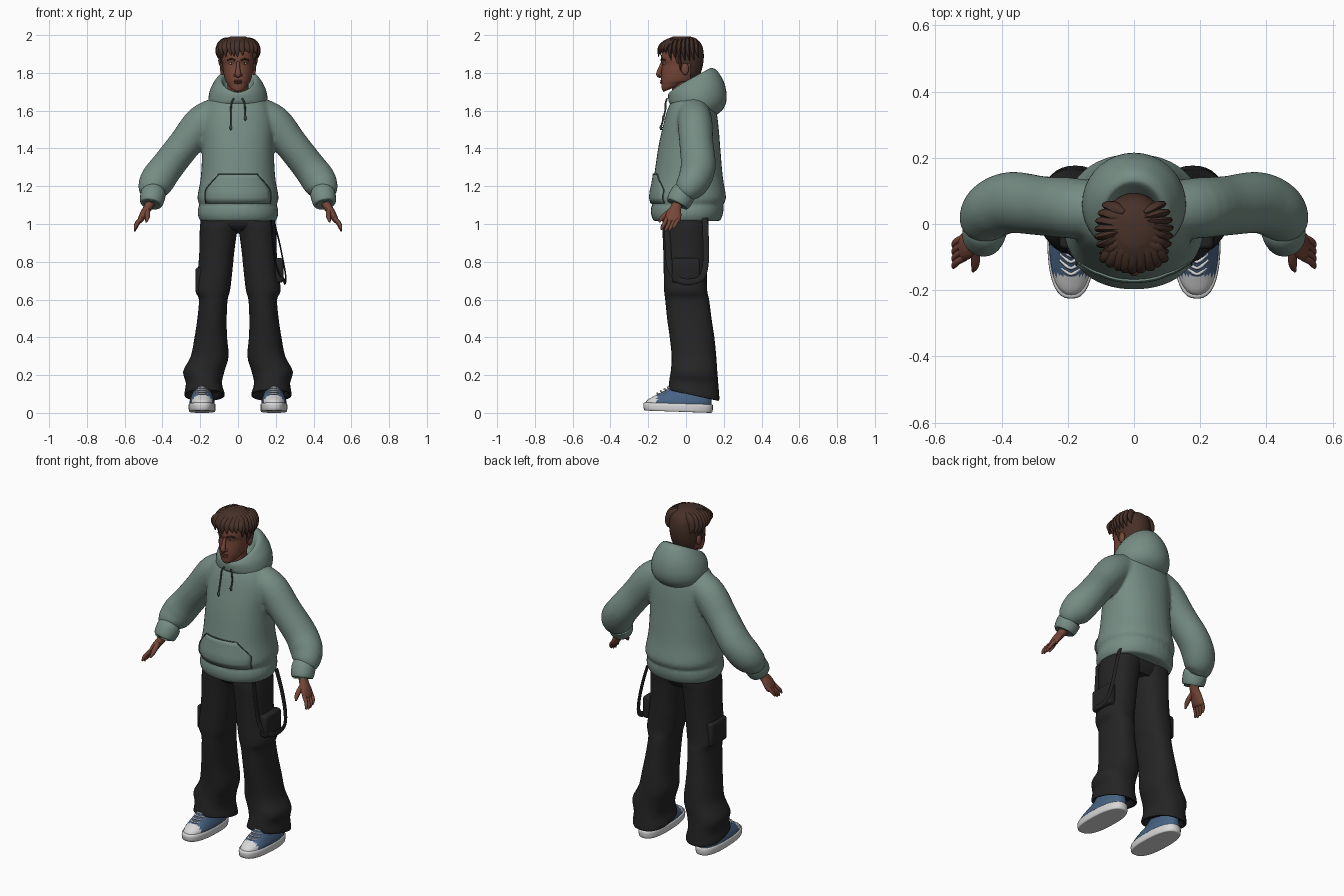
import bpy, bmesh, math, random
from mathutils import Vector, Matrix

random.seed(4)
old = bpy.data.objects.get("Cube")
if old:
    bpy.data.objects.remove(old)


def material(name, r, g, b):
    m = bpy.data.materials.new(name)
    m.use_nodes = True
    m.diffuse_color = (r, g, b, 1)
    node = next(n for n in m.node_tree.nodes if n.type == 'BSDF_PRINCIPLED')
    node.inputs["Base Color"].default_value = (r, g, b, 1)
    node.inputs["Roughness"].default_value = 0.8
    return m


GREEN = material("sage green", .18, .265, .23)
SEAM = material("dark green", .06, .1, .085)
SKIN = material("brown skin", .18, .062, .04)
LIP = material("lip brown", .13, .04, .03)
HAIR = material("dark brown", .062, .03, .021)
BLACK = material("charcoal", .018, .018, .019)
WHITE = material("off white", .68, .68, .68)
BLUE = material("denim blue", .065, .125, .23)
EYE = material("eye grey", .4, .38, .36)


def spline(keys, n):
    """Catmull-Rom samples through tuples of any length."""
    out = []
    for i in range(len(keys) - 1):
        a, b, c, d = keys[max(i - 1, 0)], keys[i], keys[i + 1], keys[min(i + 2, len(keys) - 1)]
        for j in range(n):
            t = j / n
            out.append(tuple(q + t / 2 * (r - p + t * (2 * p - 5 * q + 4 * r - s + t * (3 * (q - r) + s - p)))
                             for p, q, r, s in zip(a, b, c, d)))
    return out + [tuple(keys[-1])]


def skin(bm, rings):
    rows = [[bm.verts.new(p) for p in ring] for ring in rings]
    n = len(rows[0])
    for lo, hi in zip(rows, rows[1:]):
        for i in range(n):
            bm.faces.new((lo[i], lo[(i + 1) % n], hi[(i + 1) % n], hi[i]))
    bm.faces.new(rows[0][::-1])
    bm.faces.new(rows[-1])


def stack(bm, keys, s=1, n=4, sides=36, p=2.0, zp=1.0):
    """Loft level rings given as centre x, half width, front y, back y, front z, back z."""
    def power(v):
        return math.copysign(abs(v) ** (2 / p), v)
    rings = []
    for cx, rx, yf, yb, zf, zb in spline(keys, n):
        ring = []
        for i in range(sides):
            a = 2 * math.pi * i / sides
            u = power(math.sin(a))
            t = max(0, (1 + u) / 2) ** zp
            ring.append((s * (cx + rx * power(math.cos(a))), (yf + yb) / 2 + u * (yb - yf) / 2, zf + (zb - zf) * t))
        rings.append(ring)
    skin(bm, rings)


def tube(bm, keys, s=1, n=4, sides=16, ref=(0, 1, 0)):
    """Loft along a path of x, y, z, radius along ref, other radius."""
    pts = spline(keys, n)
    rings = []
    for i, k in enumerate(pts):
        t = (Vector(pts[min(i + 1, len(pts) - 1)][:3]) - Vector(pts[max(i - 1, 0)][:3])).normalized()
        b = Vector(ref)
        b = (b - t * b.dot(t)).normalized()
        w = t.cross(b)
        ring = []
        for j in range(sides):
            a = 2 * math.pi * j / sides
            v = Vector(k[:3]) + b * k[3] * math.cos(a) + w * k[4] * math.sin(a)
            ring.append((s * v.x, v.y, v.z))
        rings.append(ring)
    skin(bm, rings)


def cord(bm, points, r, s=1, ref=(0, 1, 0)):
    tube(bm, [(*p, r, r) for p in points], s, 4, 8, ref)


def blob(bm, centre, radii):
    bmesh.ops.create_uvsphere(bm, u_segments=16, v_segments=10, radius=1,
                              matrix=Matrix.Translation(centre) @ Matrix.Diagonal((*radii, 1)))


def finish(name, bm, *mats):
    bmesh.ops.recalc_face_normals(bm, faces=bm.faces)
    me = bpy.data.meshes.new(name)
    bm.to_mesh(me)
    bm.free()
    ob = bpy.data.objects.new(name, me)
    bpy.context.collection.objects.link(ob)
    for m in mats:
        me.materials.append(m)
    bpy.ops.object.select_all(action='DESELECT')
    ob.select_set(True)
    bpy.context.view_layer.objects.active = ob
    bpy.ops.object.shade_smooth_by_angle(angle=math.radians(50))
    return ob


BOTH = (1, -1)

# Hoodie body and sleeves, fused into one cloth surface
TORSO = [(0, rx, yf, yb, z, z) for z, rx, yf, yb in (
    (1.015, .2, -.172, .18), (1.05, .213, -.185, .195), (1.09, .21, -.185, .2), (1.1, .203, -.178, .196),
    (1.14, .215, -.19, .212), (1.25, .197, -.17, .195), (1.4, .19, -.148, .182), (1.52, .192, -.122, .172),
    (1.6, .178, -.1, .16), (1.655, .145, -.075, .14), (1.685, .09, -.05, .1))]
bm = bmesh.new()
stack(bm, TORSO, p=2.2)
for s in BOTH:
    tube(bm, [(.1, .04, 1.59, .085, .085), (.19, .048, 1.535, .092, .095), (.28, .055, 1.425, .09, .088),
              (.37, .065, 1.31, .093, .088), (.425, .045, 1.235, .088, .092), (.45, .01, 1.185, .074, .08),
              (.452, -.012, 1.155, .052, .056)], s, sides=24)
hoodie = finish("hoodie", bm, GREEN)
mod = hoodie.modifiers.new("fuse", 'REMESH')
mod.mode, mod.voxel_size, mod.use_smooth_shade = 'VOXEL', .01, True
mod = hoodie.modifiers.new("soften", 'SMOOTH')
mod.factor, mod.iterations = .5, 4

bm = bmesh.new()
for s in BOTH:
    tube(bm, [(.447, -.005, 1.17, .056, .058), (.449, -.015, 1.16, .066, .066), (.456, -.035, 1.125, .066, .064),
              (.46, -.045, 1.105, .058, .056), (.459, -.043, 1.11, .04, .04)], s, sides=24)
finish("sleeve_cuffs", bm, GREEN)

# Lowered hood with a rolled rim
bm = bmesh.new()
stack(bm, [(0, .12, -.07, .13, 1.62, 1.56), (0, .15, -.09, .19, 1.645, 1.6), (0, .157, -.094, .215, 1.665, 1.66),
           (0, .145, -.094, .205, 1.685, 1.74), (0, .118, -.088, .17, 1.695, 1.805), (0, .098, -.08, .14, 1.695, 1.825),
           (0, .083, -.072, .115, 1.68, 1.81), (0, .07, -.06, .06, 1.655, 1.71)], zp=.75)
finish("hood", bm, GREEN)

LEVELS = spline(TORSO, 10)


def chest(x, z):
    """Front surface of the hoodie at x and z."""
    _, rx, yf, yb, _, _ = min(LEVELS, key=lambda k: abs(k[4] - z))
    return (yf + yb) / 2 - (yb - yf) / 2 * (1 - abs(x / rx) ** 2.2) ** (1 / 2.2)


# Front pouch, its stitching and the drawstrings
bm = bmesh.new()
ROWS = [(1.108, .172), (1.14, .174), (1.18, .172), (1.21, .15), (1.24, .123), (1.265, .1)]
grid = [[bm.verts.new((w * i / 8, chest(w * i / 8, z) - .007, z)) for i in range(-8, 9)] for z, w in ROWS]
for lo, hi in zip(grid, grid[1:]):
    for i in range(16):
        bm.faces.new((lo[i], lo[i + 1], hi[i + 1], hi[i]))
pouch = finish("front_pouch", bm, GREEN)
pouch.modifiers.new("thickness", 'SOLIDIFY').thickness = .009
bm = bmesh.new()
for s in BOTH:
    cord(bm, [(w, chest(w, z) - .008, z) for z, w in ROWS], .0025, s)
z, w = ROWS[-1]
cord(bm, [(w * i / 4, chest(w * i / 4, z) - .008, z) for i in range(-4, 5)], .0025, 1, (0, 0, 1))
finish("pouch_stitching", bm, SEAM)
bm = bmesh.new()
for s, low in ((1, 1.56), (-1, 1.51)):
    cord(bm, [(.022, -.1, 1.665), (.034, -.108, 1.64), (.038, chest(.038, 1.6) - .012, 1.6),
              (.038, chest(.038, low) - .01, low)], .0045, s)
    blob(bm, (s * .038, chest(.038, low) - .01, low), (.007, .007, .014))
finish("drawstrings", bm, SEAM)

# Wide trousers
LEG = [(-.01, .19, -.115, .115, 1.07, 1.07), (-.008, .2, -.125, .12, 1, 1), (.006, .203, -.124, .115, .95, .95),
       (.02, .205, -.12, .11, .85, .85), (.03, .213, -.118, .11, .75, .75), (.042, .226, -.116, .112, .65, .65),
       (.055, .207, -.11, .122, .6, .6), (.06, .215, -.1, .135, .5, .5), (.058, .23, -.086, .15, .4, .4),
       (.05, .25, -.076, .16, .3, .3), (.072, .29, -.08, .166, .225, .215), (.085, .276, -.088, .172, .175, .14),
       (.07, .284, -.092, .176, .125, .07), (.085, .27, -.08, .16, .125, .07), (.1, .26, -.06, .14, .15, .1)]
bm = bmesh.new()
for s in BOTH:
    stack(bm, [((a + b) / 2, (b - a) / 2, *rest) for a, b, *rest in LEG], s, p=2.3)
stack(bm, [(0, .13, -.09, .09, .965, .95), (0, .185, -.12, .115, 1.0, 1.0), (0, .19, -.12, .12, 1.08, 1.08)], p=2.3)
finish("trousers", bm, BLACK)


def side_pocket(name, x, z, size):
    bm = bmesh.new()
    bmesh.ops.create_cube(bm, size=1, matrix=Matrix.Translation((x, 0, z)) @ Matrix.Diagonal((*size, 1)))
    bmesh.ops.bevel(bm, geom=bm.edges[:], offset=.014, segments=3, affect='EDGES', profile=.5)
    finish(name, bm, BLACK)


side_pocket("left_cargo_pocket", .215, .755, (.05, .15, .13))
side_pocket("right_cargo_pocket", -.2, .7, (.05, .15, .14))
bm = bmesh.new()
tube(bm, [(x, y, z, .004, .016) for x, y, z in (
    (.185, .1, 1.03), (.215, .105, .92), (.24, .105, .8), (.253, .085, .72), (.25, .03, .695), (.24, -.04, .705),
    (.205, -.085, .77), (.188, -.095, .88), (.175, -.1, 1.02))], ref=(1, 0, 0), sides=12)
finish("hip_strap", bm, BLACK)

# Canvas shoes
bm = bmesh.new()
for s in BOTH:
    stack(bm, [(.19, .062, -.205, .13, .012, 0), (.19, .07, -.222, .14, .016, .005), (.19, .071, -.225, .142, .05, .04),
               (.19, .062, -.21, .132, .055, .045)], s, n=3, p=2.5)
finish("shoe_soles", bm, WHITE)
bm = bmesh.new()
for s in BOTH:
    stack(bm, [(.19, .066, -.218, .136, .04, .035), (.19, .066, -.208, .136, .065, .06), (.19, .058, -.168, .132, .09, .09),
               (.19, .047, -.112, .125, .12, .12), (.19, .04, -.06, .11, .165, .165)], s, n=6, p=2.4)
for f in bm.faces:
    f.material_index = int(f.calc_center_median().y < -.155)
finish("shoe_uppers", bm, BLUE, WHITE)
bm = bmesh.new()
for s in BOTH:
    for y, z, h in ((-.15, .1, .034), (-.132, .112, .034), (-.113, .123, .032), (-.095, .133, .03)):
        cord(bm, [(.19 - h, y + .024, z - .006), (.19, y - .002, z + .003), (.19 + h, y + .024, z - .006)], .005, s)
finish("shoe_laces", bm, WHITE)

# Hands with four fingers and a thumb
bm = bmesh.new()
for s in BOTH:
    tube(bm, [(.45, -.03, 1.14, .028, .026), (.475, -.052, 1.09, .029, .023), (.498, -.064, 1.055, .04, .02),
              (.516, -.07, 1.022, .042, .016), (.522, -.072, 1.01, .034, .01)], s)
    for i in range(4):
        y, drop = -.102 + .021 * i, (.004, -.004, -.002, .008)[i]
        tube(bm, [(.512, y, 1.03, .011, .011), (.534, y - .012, 1.0 + drop, .0105, .0105),
                  (.543, y - .022, .982 + drop, .0095, .009), (.546, y - .03, .966 + drop, .004, .004)], s, sides=10)
    tube(bm, [(.482, -.065, 1.08, .016, .016), (.479, -.1, 1.056, .014, .014), (.48, -.125, 1.033, .012, .012),
              (.486, -.142, 1.01, .005, .005)], s, sides=10, ref=(1, 0, 0))
finish("hands", bm, SKIN)

# Head, neck, nose and ears
bm = bmesh.new()
stack(bm, [(0, rx, yf, yb, z, z + .02 * (z < 1.75)) for z, rx, yf, yb in (
    (1.7, .022, -.118, -.07), (1.712, .042, -.127, -.03), (1.735, .058, -.13, .02), (1.76, .068, -.132, .045),
    (1.8, .077, -.13, .062), (1.845, .082, -.126, .075), (1.87, .085, -.133, .08), (1.92, .085, -.125, .078),
    (1.96, .065, -.1, .055), (1.98, .025, -.06, .02))], p=2.15)
stack(bm, [(0, .07, -.07, .06, 1.62, 1.64), (0, .057, -.075, .05, 1.68, 1.7), (0, .055, -.075, .05, 1.77, 1.77)])
tube(bm, [(0, -.122, 1.862, .008, .008), (0, -.134, 1.83, .01, .01), (0, -.143, 1.8, .015, .014),
          (0, -.142, 1.787, .014, .013), (0, -.132, 1.778, .006, .006)], ref=(1, 0, 0))
for s in BOTH:
    blob(bm, (s * .014, -.135, 1.788), (.009, .01, .008))
    blob(bm, (s * .083, -.005, 1.82), (.012, .02, .032))
finish("head", bm, SKIN)
bm = bmesh.new()
blob(bm, (0, -.129, 1.758), (.025, .009, .005))
blob(bm, (0, -.128, 1.748), (.021, .01, .006))
finish("lips", bm, LIP)
for name, y, radii, mat in (("eyes", -.113, (.013, .008, .0065), EYE), ("irises", -.1185, (.005, .004, .005), HAIR)):
    bm = bmesh.new()
    for s in BOTH:
        blob(bm, (s * .034, y, 1.85), radii)
    finish(name, bm, mat)
bm = bmesh.new()
for s in BOTH:
    cord(bm, [(.015, -.132, 1.867), (.035, -.125, 1.874), (.056, -.108, 1.867)], .0045, s)
finish("eyebrows", bm, HAIR)

# Hair: trimmed cap plus tapered locks
bm = bmesh.new()
stack(bm, [(0, rx, yf, yb, z, z) for z, rx, yf, yb in (
    (1.765, .066, -.06, .058), (1.8, .083, -.09, .078), (1.85, .094, -.12, .091), (1.9, .099, -.135, .094),
    (1.945, .095, -.13, .085), (1.975, .075, -.105, .062), (1.992, .04, -.07, .025))])


def bald(c):
    edge = .018 if c.z < 1.85 else -.06
    return c.z < 1.91 and c.y < edge


bmesh.ops.delete(bm, geom=[f for f in bm.faces if bald(f.calc_center_median())], context='FACES')


def lock(points, r):
    sizes = (.4, 1, .9, .1)
    tube(bm, [(*p, r * k, r * k * .6) for p, k in zip(points, sizes)], sides=8, ref=(1, .2, .1))


for i in range(-4, 5):
    x, j = i * .021, random.uniform(-.012, .012)
    lock([(x * .5 + .01, 0, 1.98), (x * .8, -.075, 1.975 - 2 * x * x), (x + j / 2, -.135 + 4 * x * x, 1.94 - x * x),
          (x + j + .008, -.147 + 6 * x * x, 1.895 + j)], .021)
for s in BOTH:
    for k in range(7):
        y, j = -.085 + .024 * k, random.uniform(-.01, .01)
        w = .1 * math.sqrt(max(.1, 1 - ((y + .02) / .125) ** 2))
        lock([(s * .03, y * .6, 1.982), (s * w * .8, y * .9, 1.962), (s * (w + .003), y, 1.915),
              (s * w * .97, y + .008, 1.872 + j)], .02)
    lock([(s * .09, -.04, 1.9), (s * .091, -.035, 1.87), (s * .087, -.03, 1.845), (s * .082, -.03, 1.81)], .014)
finish("hair", bm, HAIR)
